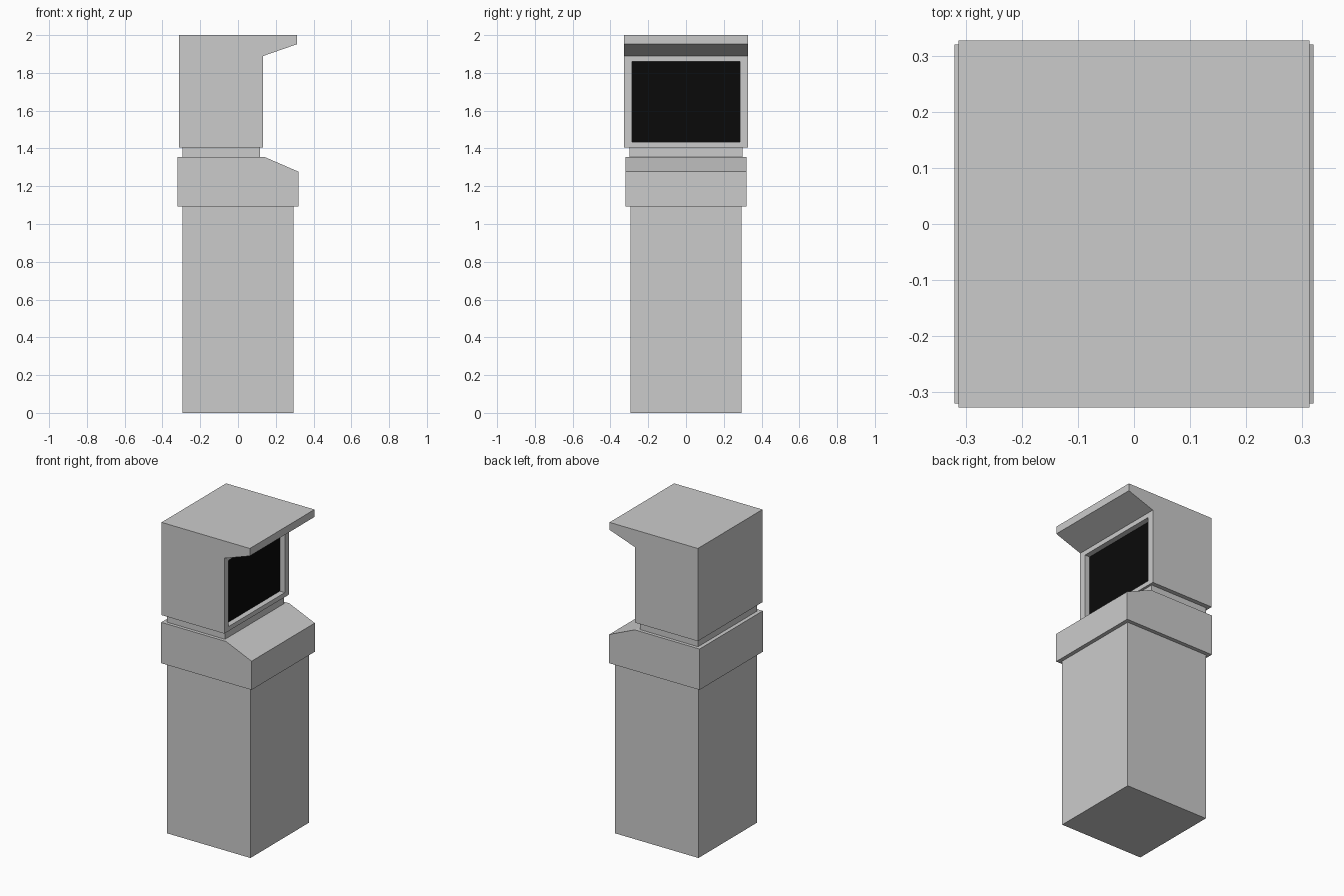
import bpy
import bmesh
from mathutils import Vector

if "Cube" in bpy.data.objects:
    bpy.data.objects.remove(bpy.data.objects["Cube"])


def prism(name, profile, half_width, edit=None):
    """Extrude an x-z profile symmetrically along y."""
    bm = bmesh.new()
    face = bm.faces.new([bm.verts.new((x, -half_width, z)) for x, z in profile])
    side = bmesh.ops.extrude_face_region(bm, geom=[face])
    verts = [g for g in side["geom"] if isinstance(g, bmesh.types.BMVert)]
    bmesh.ops.translate(bm, verts=verts, vec=(0, 2 * half_width, 0))
    bmesh.ops.recalc_face_normals(bm, faces=bm.faces)
    if edit:
        edit(bm)
    mesh = bpy.data.meshes.new(name)
    bm.to_mesh(mesh)
    bm.free()
    obj = bpy.data.objects.new(name, mesh)
    bpy.context.collection.objects.link(obj)
    return obj


def box_profile(x0, x1, z0, z1):
    return [(x0, z0), (x1, z0), (x1, z1), (x0, z1)]


def recess_screen(bm):
    """Inset the upright face under the hood and push it in as the screen."""
    bm.faces.ensure_lookup_table()
    target = Vector((0.132, 0, 1.6475))
    face = min(bm.faces, key=lambda f: (f.calc_center_median() - target).length)
    bmesh.ops.inset_individual(bm, faces=[face], thickness=0.02)
    for v in face.verts:
        v.co.y = 0.285 if v.co.y > 0 else -0.285
        v.co.z = 1.859 if v.co.z > 1.65 else 1.435
    ext = bmesh.ops.extrude_discrete_faces(bm, faces=[face])
    screen = ext["faces"][0]
    bmesh.ops.translate(bm, verts=screen.verts, vec=(-0.035, 0, 0))
    screen.material_index = 1


# Pedestal
prism("pedestal", box_profile(-0.295, 0.295, 0, 1.093), 0.295)

# Control console with sloped top
prism("control_console", [(-0.32, 1.093), (0.32, 1.093), (0.32, 1.277),
                          (0.14, 1.355), (-0.32, 1.355)], 0.32)

# Neck
prism("neck", box_profile(-0.295, 0.117, 1.355, 1.406), 0.299)

# Monitor housing with overhanging hood and recessed screen
head = prism("monitor_housing", [(-0.313, 1.406), (0.132, 1.406), (0.132, 1.889),
                                 (0.313, 1.952), (0.313, 2.0), (-0.313, 2.0)],
             0.327, recess_screen)
for label, colour in (("housing_grey", (0.8, 0.8, 0.8, 1)),
                      ("screen_black", (0.003, 0.003, 0.003, 1))):
    mat = bpy.data.materials.new(label)
    mat.diffuse_color = colour
    mat.use_nodes = True
    mat.node_tree.nodes["Principled BSDF"].inputs["Base Color"].default_value = mat.diffuse_color
    head.data.materials.append(mat)
